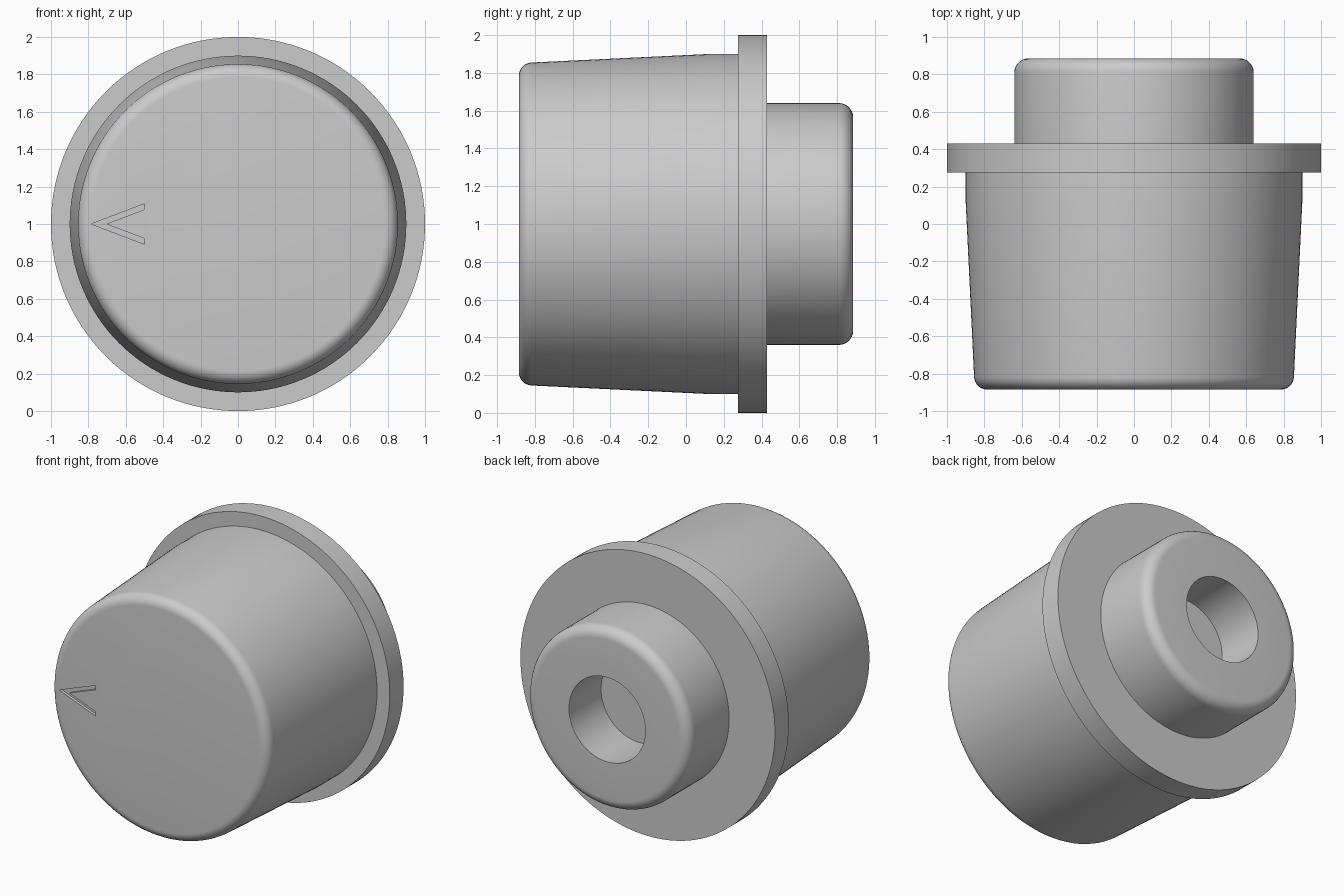
import bpy, bmesh, math

if "Cube" in bpy.data.objects:
    bpy.data.objects.remove(bpy.data.objects["Cube"])

SEGMENTS = 128
CENTRE_Z = 1.0


def fillet(y, r, radius, a0, a1, n=8):
    """Points (y, radius) of a rounded corner between two angles in degrees."""
    pts = []
    for i in range(n + 1):
        a = math.radians(a0 + (a1 - a0) * i / n)
        pts.append((y + radius * math.cos(a), r + radius * math.sin(a)))
    return pts


def make_object(name, bm):
    bmesh.ops.recalc_face_normals(bm, faces=bm.faces)
    mesh = bpy.data.meshes.new(name)
    bm.to_mesh(mesh)
    bm.free()
    obj = bpy.data.objects.new(name, mesh)
    bpy.context.collection.objects.link(obj)
    return obj


def lathe(name, profile):
    """Turn an open profile about the y axis and cap both ends."""
    bm = bmesh.new()
    rings = []
    for y, r in profile:
        rings.append([bm.verts.new((r * math.cos(2 * math.pi * i / SEGMENTS), y,
                                    CENTRE_Z + r * math.sin(2 * math.pi * i / SEGMENTS)))
                      for i in range(SEGMENTS)])
    for a, b in zip(rings, rings[1:]):
        for i in range(SEGMENTS):
            j = (i + 1) % SEGMENTS
            bm.faces.new((a[i], a[j], b[j], b[i]))
    bm.faces.new(rings[0])
    bm.faces.new(rings[-1])
    return make_object(name, bm)


# Knob: tapered grip, flange, rear boss and blind shaft hole
profile = fillet(-0.815, 0.785, 0.07, 180, 93)
profile += [(0.12, 0.90), (0.275, 0.90)]
profile += [(0.275, 1.0), (0.43, 1.0), (0.43, 0.64)]
profile += fillet(0.81, 0.565, 0.075, 90, 0)
profile += [(0.885, 0.30), (0.525, 0.30)]
knob = lathe("knob", profile)

# Pointer mark: shallow V groove in the front face
bm = bmesh.new()
outline = [(-0.785, 0), (-0.5, -0.108), (-0.5, -0.078),
           (-0.705, 0), (-0.5, 0.078), (-0.5, 0.108)]
face = bm.faces.new([bm.verts.new((x, -0.95, CENTRE_Z + z)) for x, z in outline])
ext = bmesh.ops.extrude_face_region(bm, geom=[face])
for v in ext["geom"]:
    if isinstance(v, bmesh.types.BMVert):
        v.co.y = -0.865
pointer_cutter = make_object("pointer_cutter", bm)
pointer_cutter.hide_render = True

bpy.context.view_layer.objects.active = knob
knob.select_set(True)
mod = knob.modifiers.new("pointer_groove", "BOOLEAN")
mod.operation = "DIFFERENCE"
mod.solver = "EXACT"
mod.object = pointer_cutter
bpy.ops.object.modifier_apply(modifier=mod.name)
bpy.data.objects.remove(pointer_cutter)
bpy.ops.object.shade_smooth_by_angle(angle=math.radians(30))
